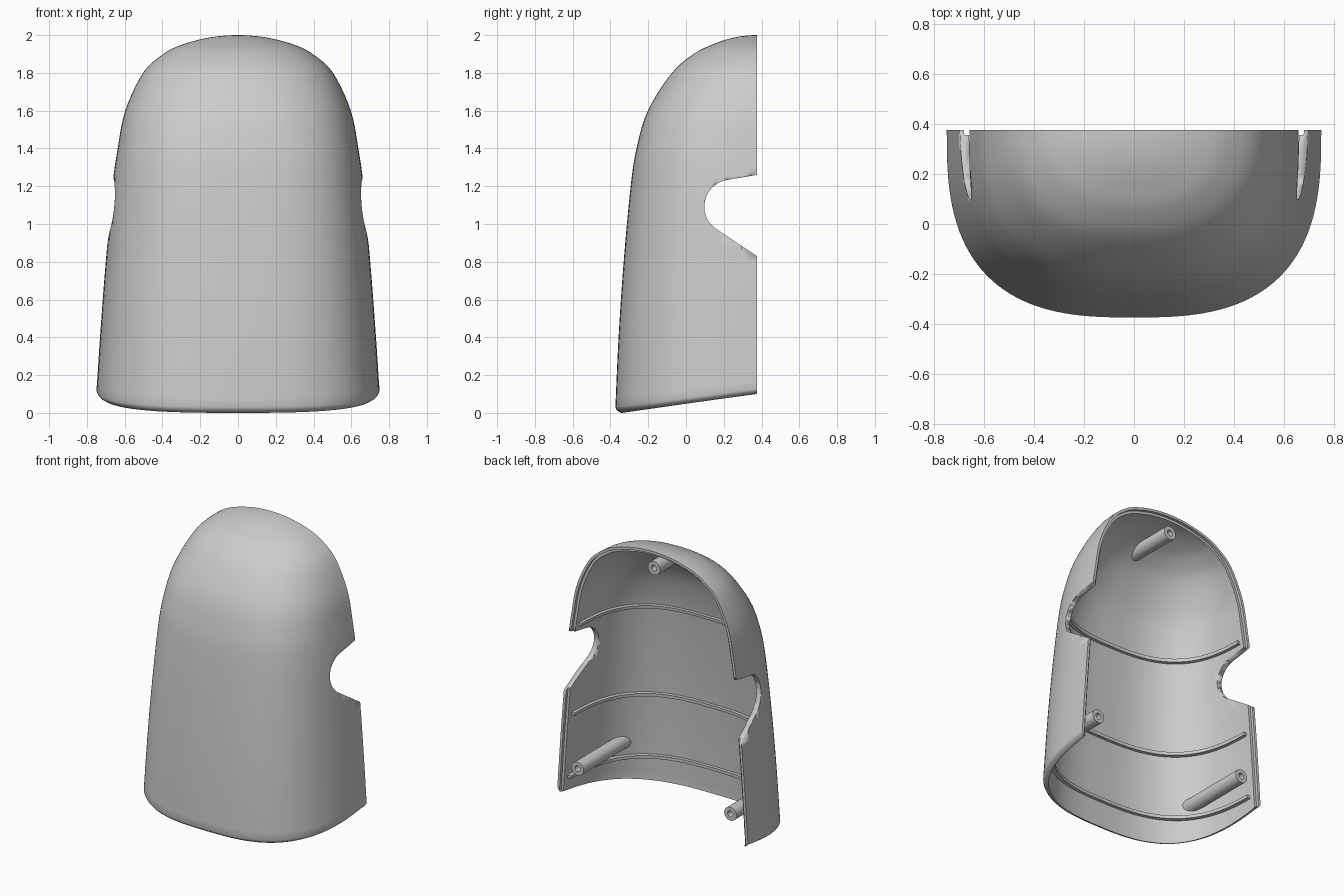
import bpy, bmesh, math
from mathutils import Vector

if "Cube" in bpy.data.objects:
    bpy.data.objects.remove(bpy.data.objects["Cube"])

BACK, WALL, LIP = 0.375, 0.036, 0.02
COLS = 64

mat = bpy.data.materials.new("light_grey")
mat.diffuse_color = (0.6, 0.6, 0.6, 1)
mat.use_nodes = True
mat.node_tree.nodes["Principled BSDF"].inputs["Base Color"].default_value = mat.diffuse_color

# Profile stations: height, half width at the back plane, depth to the front
STATIONS = [Vector(p) for p in [
    (1.9875, -.15, -.12), (2, 0, 0), (1.9875, .15, .12), (1.95, .295, .235),
    (1.9, .395, .335), (1.8, .503, .45), (1.6, .597, .577), (1.4, .637, .637),
    (1.2, .665, .668), (.8, .70, .705), (.4, .727, .732), (0, .75, .75), (-.4, .77, .765)]]


def catmull(a, b, c, d, t):
    return .5 * (2 * b + (c - a) * t + (2 * a - 5 * b + 4 * c - d) * t * t
                 + (3 * b - a - 3 * c + d) * t ** 3)


rows = []
for i in range(1, len(STATIONS) - 2):
    rows += [catmull(*STATIONS[i - 1:i + 3], k / 5) for k in range(5)]
rows = [r for r in rows if r.x > .05] + [Vector((z, .749, .749)) for z in (.03, .02, .01, 0)]
ROUND = {-1: .03, -2: .012, -3: .004}   # rounding of the outer bottom edge


def power(z):
    return 2.8 - .6 * min(1, max(0, (z - 1.4) / .6))


def size_at(z):
    for a, b in zip(rows, rows[1:]):
        if b.x <= z <= a.x:
            s = a.lerp(b, (a.x - z) / (a.x - b.x))
            return s.y, s.z
    return rows[-1].y, rows[-1].z


def section(z, w, d, t):
    e = 2 / power(z)
    c = math.cos(t)
    return Vector((math.copysign(abs(c) ** e, c) * w,
                   BACK - d * max(0, math.sin(t)) ** e, z))


def finish(name, bm, angle=35):
    bmesh.ops.recalc_face_normals(bm, faces=bm.faces)
    me = bpy.data.meshes.new(name)
    bm.to_mesh(me)
    bm.free()
    ob = bpy.data.objects.new(name, me)
    bpy.context.collection.objects.link(ob)
    me.materials.append(mat)
    bpy.ops.object.select_all(action='DESELECT')
    ob.select_set(True)
    bpy.context.view_layer.objects.active = ob
    bpy.ops.object.shade_smooth_by_angle(angle=math.radians(angle))
    return ob


def skin(bm, grid, close=False):
    # quads between neighbouring rows, triangles where a row shrinks to a point
    for a, b in zip(grid, grid[1:]):
        n = len(a)
        for j in range(n if close else n - 1):
            k = (j + 1) % n
            f = list(dict.fromkeys([a[j], a[k], b[k], b[j]]))
            if len(f) > 2:
                bm.faces.new(f)


# Shell: outer and inner walls with a stepped back rim
bm = bmesh.new()
outer = []
for i, r in enumerate(rows):
    if i == 0:
        outer.append([bm.verts.new((0, BACK, 2))] * (COLS + 1))
        continue
    ring = []
    for j in range(COLS + 1):
        p = section(r.x, r.y, r.z, math.pi * j / COLS)
        p.z += .1 * (p.y + .375) / .75 * max(0, 1 - r.x / .8)
        ring.append(bm.verts.new(p))
    outer.append(ring)
skin(bm, outer)
bmesh.ops.recalc_face_normals(bm, faces=bm.faces)
bm.normal_update()
sign = 1 if outer[30][COLS // 2].normal.y < 0 else -1
inner, mids, steps = [], [], []
for i, ring in enumerate(outer):
    src = outer[min(i, len(rows) - 5)]
    new, mid, step = [], {}, {}
    for j, v in enumerate(ring):
        n = src[j].normal * sign
        if j in (0, COLS):
            n = Vector((n.x, 0, n.z)).normalized()
        if i == 0:
            n = Vector((0, 0, 1))
        if i >= len(rows) - 5:
            n.z = 0
        q = v.co - n * WALL
        q.y = min(q.y, BACK - LIP)
        if i == 0 and j:
            new.append(new[0])
        else:
            new.append(bm.verts.new(q))
        if j in (0, COLS):
            if i == 0 and j:
                mid[j], step[j] = mid[0], step[0]
            else:
                h = v.co - n * WALL * .5
                mid[j] = bm.verts.new((h.x, BACK, h.z))
                step[j] = bm.verts.new((h.x, BACK - LIP, h.z))
    inner.append(new)
    mids.append(mid)
    steps.append(step)
for i, inset in ROUND.items():
    for j, v in enumerate(outer[i]):
        n = outer[len(rows) - 5][j].normal * sign
        v.co -= Vector((n.x, 0 if j in (0, COLS) else n.y, 0)) * inset
skin(bm, inner)
skin(bm, [outer[-1], inner[-1]])
for j in (0, COLS):
    skin(bm, [[o[j], m[j], s[j], n[j]] for o, m, s, n in zip(outer, mids, steps, inner)])
    bm.faces.new([outer[-1][j], mids[-1][j], steps[-1][j], inner[-1][j]])
shell = finish("shell", bm)

# Side openings: rounded slot cut through both walls
prof = [(.6, 1.295), (.375, 1.26)]
prof += [(.24 + .143 * math.cos(math.radians(a)), 1.092 + .143 * math.sin(math.radians(a)))
         for a in range(100, 241, 7)]
prof += [(.375, .83), (.6, .70)]
bm = bmesh.new()
sides = [[bm.verts.new((x, y, z)) for y, z in prof] for x in (-1, 1)]
skin(bm, sides, True)
for s in sides:
    bm.faces.new(s)
cutter = finish("side_opening_cutter", bm)
cutter.hide_render = True
mod = shell.modifiers.new("side_openings", 'BOOLEAN')
mod.operation, mod.solver, mod.object = 'DIFFERENCE', 'EXACT', cutter
bpy.context.view_layer.objects.active = shell
bpy.ops.object.modifier_apply(modifier=mod.name)
bpy.data.objects.remove(cutter)


# Inner ribs: horizontal bands following the wall
def rib(name, z):
    bm = bmesh.new()
    grid = []
    for j in range(COLS + 1):
        t = .03 + (math.pi - .06) * j / COLS
        loop = []
        for inset, dz in ((.025, -.011), (.058, -.011), (.058, .011), (.025, .011)):
            w, d = size_at(z + dz)
            loop.append(bm.verts.new(section(z + dz, w - inset, d - inset, t)))
        grid.append(loop)
    skin(bm, grid, True)
    bm.faces.new(grid[0])
    bm.faces.new(grid[-1])
    finish(name, bm)


for name, z in (("upper_rib", 1.3), ("middle_rib", .645), ("lower_rib", .19)):
    rib(name, z)


# Screw bosses: tubes running forward until they meet the wall
def boss(name, x, z, r=.048, hole=.021):
    bm = bmesh.new()
    grid = [[], [], [], []]
    for k in range(24):
        a = math.tau * k / 24
        c, s = math.cos(a), math.sin(a)
        px, pz = x + r * c, z + r * s
        w, d = size_at(pz)
        w, d, n = w - .02, d - .02, power(pz)
        wall_y = BACK - d * max(0, 1 - (abs(px) / w) ** n) ** (1 / n)
        for g, (rad, y) in zip(grid, ((r, wall_y), (r, .36), (hole, .36), (hole, .26))):
            g.append(bm.verts.new((x + rad * c, y, z + rad * s)))
    skin(bm, grid, True)
    bm.faces.new(grid[0])
    bm.faces.new(grid[-1])
    finish(name, bm)


boss("top_boss", 0, 1.875)
boss("right_boss", .6, .29)
boss("left_boss", -.6, .29)
